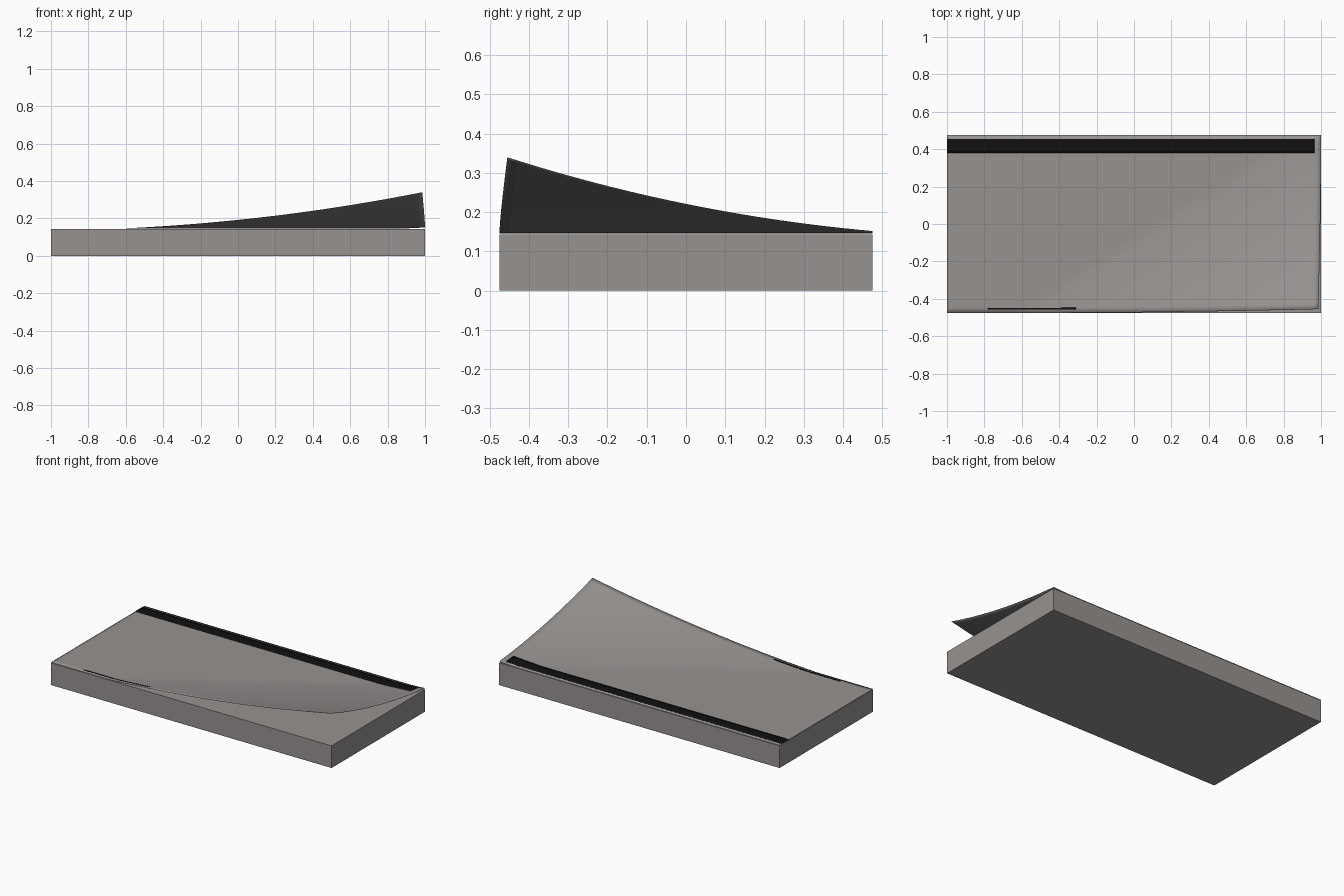
import bpy, bmesh

if "Cube" in bpy.data.objects:
    bpy.data.objects.remove(bpy.data.objects["Cube"])

W, D, H = 1.0, 0.475, 0.143      # half width, half depth, pad height


def material(name, rgb):
    m = bpy.data.materials.new(name)
    m.diffuse_color = (*rgb, 1)
    m.use_nodes = True
    m.node_tree.nodes["Principled BSDF"].inputs["Base Color"].default_value = m.diffuse_color
    return m


paper = material("warm grey paper", (0.31, 0.29, 0.28))
under = material("dark grey underside", (0.22, 0.22, 0.22))
ink = material("black strip", (0.005, 0.005, 0.005))


def curl(x, y):
    """Bend the sheet up towards its front right corner."""
    u, v = (x + W) / (2 * W), (D - y) / (2 * D)
    t = max(0.0, (u + 0.75 * v - 0.95) / 0.8)
    lift = 0.075 * t + 0.118 * t * t
    return (x - 0.015 * t * t, y + 0.02 * t * t, H + 0.004 + lift)


def sheet_patch(name, x0, x1, y0, y1, nx, ny, offset, mats):
    """Grid that follows the curled sheet, with a very thin body."""
    bm = bmesh.new()
    rows = []
    for j in range(ny + 1):
        row = []
        for i in range(nx + 1):
            x, y, z = curl(x0 + (x1 - x0) * i / nx, y0 + (y1 - y0) * j / ny)
            row.append(bm.verts.new((x, y, z + offset)))
        rows.append(row)
    for j in range(ny):
        for i in range(nx):
            bm.faces.new((rows[j][i], rows[j][i + 1],
                          rows[j + 1][i + 1], rows[j + 1][i])).smooth = True
    me = bpy.data.meshes.new(name)
    bm.to_mesh(me)
    bm.free()
    ob = bpy.data.objects.new(name, me)
    bpy.context.collection.objects.link(ob)
    for m in mats:
        me.materials.append(m)
    s = ob.modifiers.new("thickness", "SOLIDIFY")
    s.thickness = 0.0006
    s.offset = -1
    s.material_offset = len(mats) - 1
    return ob


# pad of sheets
bpy.ops.mesh.primitive_cube_add(size=1, location=(0, 0, H / 2))
pad = bpy.context.object
pad.name = "paper_pad"
pad.scale = (2 * W, 2 * D, H)
bpy.ops.object.transform_apply(location=False, rotation=False, scale=True)
pad.data.materials.append(paper)

# curled top sheet
sheet_patch("curled_sheet", -W, W, -D, D, 64, 32, 0, (paper, under))

# dark strip along the back and thin mark along the front
sheet_patch("back_strip", -W, 0.965, 0.38, 0.455, 64, 4, 0.0012, (ink,))
sheet_patch("front_mark", -0.78, -0.31, -0.458, -0.448, 32, 1, 0.0012, (ink,))
